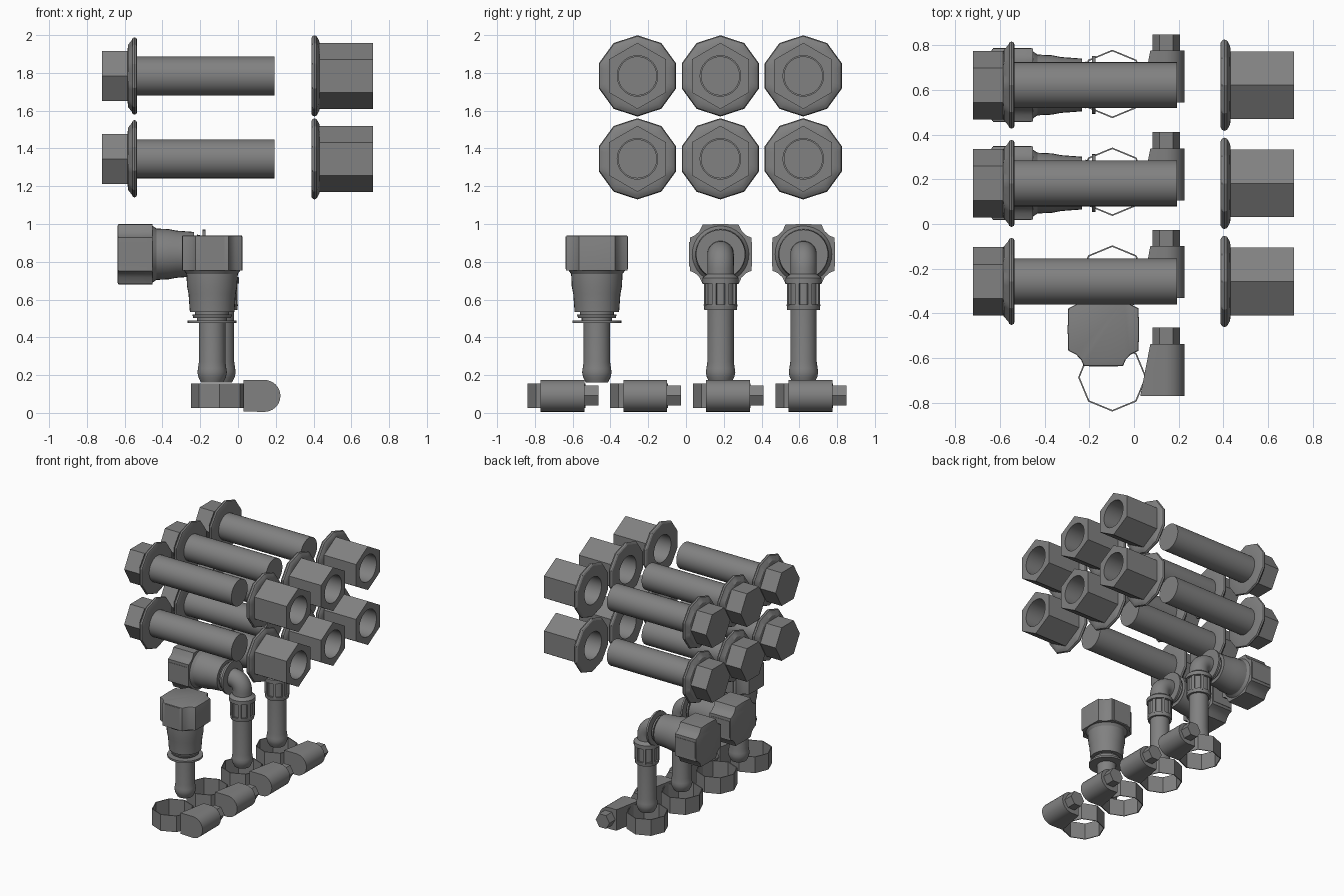
import bpy, bmesh
from math import pi, cos, sin, radians
from mathutils import Matrix, Vector

cube = bpy.data.objects.get("Cube")
if cube:
    bpy.data.objects.remove(cube, do_unlink=True)

grey = bpy.data.materials.new("metal_grey")
grey.use_nodes = True
colour = (0.22, 0.22, 0.22, 1)
grey.diffuse_color = colour
grey.node_tree.nodes["Principled BSDF"].inputs["Base Color"].default_value = colour

ALONG_X = Matrix.Rotation(pi / 2, 4, 'Y')
ALONG_Y = Matrix.Rotation(-pi / 2, 4, 'X')


def finish(bm, name, matrix=Matrix(), angle=30):
    """Turn a bmesh into a mesh with smooth shading and sharp edges."""
    bmesh.ops.recalc_face_normals(bm, faces=bm.faces)
    bm.transform(matrix)
    for f in bm.faces:
        f.smooth = True
    for e in bm.edges:
        if len(e.link_faces) == 2 and e.calc_face_angle(0) > radians(angle):
            e.smooth = False
    mesh = bpy.data.meshes.new(name)
    bm.to_mesh(mesh)
    bm.free()
    mesh.materials.append(grey)
    return mesh


def place(mesh, name, loc=(0, 0, 0), rot=(0, 0, 0)):
    ob = bpy.data.objects.new(name, mesh)
    ob.location, ob.rotation_euler = loc, rot
    bpy.context.collection.objects.link(ob)
    return ob


def turned(name, profile, matrix=Matrix(), closed=False, segs=60, phase=0):
    """Turn (height, radius, sides) points; sides 0 is round, else a polygon."""
    bm = bmesh.new()
    rings = []
    for h, r, sides in profile:
        ring = []
        for i in range(segs):
            a = 2 * pi * i / segs
            k = r
            if sides:
                step = 2 * pi / sides
                off = (a - (phase if sides == 6 else 0) + 1e-6) % step
                k = r * cos(step / 2) / cos(off - step / 2)
            ring.append(bm.verts.new((k * cos(a), k * sin(a), h)))
        rings.append(ring)
    pairs = list(zip(rings, rings[1:]))
    if closed:
        pairs.append((rings[-1], rings[0]))
    else:
        bm.faces.new(rings[0])
        bm.faces.new(rings[-1])
    for a, b in pairs:
        for i in range(segs):
            j = (i + 1) % segs
            bm.faces.new((a[i], a[j], b[j], b[i]))
    return finish(bm, name, matrix)


def prism(points, low, high):
    """Extrude a flat outline along z."""
    bm = bmesh.new()
    base = bm.faces.new([bm.verts.new((x, y, low)) for x, y in points])
    top = bmesh.ops.extrude_face_region(bm, geom=[base])
    bmesh.ops.translate(bm, vec=(0, 0, high - low),
                        verts=[v for v in top["geom"] if isinstance(v, bmesh.types.BMVert)])
    return bm


# Flange bolts: hex head, ten-sided flange, round shank
bolt = turned("flange_bolt", [
    (-0.72, 0.153, 6), (-0.585, 0.153, 6), (-0.582, 0.165, 10), (-0.562, 0.19, 10),
    (-0.558, 0.2, 10), (-0.548, 0.205, 10), (-0.538, 0.2, 10), (-0.534, 0.19, 10),
    (-0.534, 0.103, 0), (0.193, 0.103, 0)], ALONG_X, phase=pi / 6)

# Flange nuts: hex body with a bore right through
nut = turned("flange_nut", [
    (0.388, 0.107, 0), (0.388, 0.2, 10), (0.394, 0.21, 10), (0.404, 0.215, 10),
    (0.416, 0.21, 10), (0.422, 0.2, 10), (0.43, 0.184, 10), (0.432, 0.175, 6),
    (0.715, 0.175, 6), (0.715, 0.107, 0)], ALONG_X, closed=True)

for z in (1.345, 1.784):
    for y in (-0.257, 0.182, 0.621):
        place(bolt, "flange_bolt", (0, y, z))
        place(nut, "flange_nut", (0, y, z))

# Hose clamps: thin band, D-shaped screw housing, hex screw head
band = turned("clamp_band", [(0.025, 0.153, 8), (0.155, 0.153, 8),
                             (0.155, 0.146, 8), (0.025, 0.146, 8)], closed=True, segs=8)
outline = [(0.125, 0.082), (0.125, -0.085)]
outline += [(0.235 + 0.087 * cos(t), 0.085 * sin(t))
            for t in [radians(-90 + 15 * i) for i in range(13)]]
bm = prism(outline, -0.083, 0.149)
for v in bm.verts:
    if v.co.x < 0.13 and v.co.z > 0:
        v.co.x += 0.045
housing = finish(bm, "clamp_housing", ALONG_Y)
screw = turned("clamp_screw", [(0.14, 0.061, 6), (0.222, 0.061, 6)], ALONG_Y)

for i in range(4):
    y = -0.686 + 0.4375 * i
    place(band, "clamp_band", (-0.097, y, 0))
    place(housing, "clamp_housing", (-0.097, y, 0.09))
    place(screw, "clamp_screw", (0.144, y, 0.092))

# Quick connector head: lobed block with softened edges
quarter = [(0.16, 0.0), (0.157, 0.095), (0.122, 0.112), (0.1, 0.135), (0.088, 0.163)]
outline = (quarter + [(-x, y) for x, y in reversed(quarter)]
           + [(-x, -y) for x, y in quarter[1:]]
           + [(x, -y) for x, y in reversed(quarter[1:])])
bm = prism(outline, -0.185, 0)
rims = [e for e in bm.edges if all(v.co.z > -0.01 for v in e.verts)]
bmesh.ops.bevel(bm, geom=rims, offset=0.008, segments=2, affect='EDGES', profile=0.5)
head = finish(bm, "connector_head")

# Side lugs and turned barrel of the quick connector
lug = finish(prism([(-0.065, -0.166), (0.065, -0.166), (0.065, 0.166), (-0.065, 0.166)],
                   -0.178, -0.006), "connector_lugs")
barrel = turned("connector_barrel", [(s, r, 0) for s, r in (
    (-0.17, 0.15), (-0.185, 0.15), (-0.205, 0.136), (-0.27, 0.133), (-0.31, 0.125),
    (-0.405, 0.118), (-0.405, 0.09), (-0.42, 0.09), (-0.42, 0.105), (-0.437, 0.1),
    (-0.437, 0.08), (-0.45, 0.08), (-0.45, 0.13), (-0.465, 0.13), (-0.465, 0.06))], segs=32)

# Hose stem with a barb
stem = turned("hose_stem", [(h, r, 0) for h, r in (
    (0.16, 0.058), (0.19, 0.073), (0.215, 0.078), (0.235, 0.075),
    (0.27, 0.07), (0.56, 0.07))], segs=32)

# Ribbed cage at the top of an elbow stem
cage = turned("elbow_cage", [(h, r, 0) for h, r in (
    (0.545, 0.07), (0.545, 0.086), (0.575, 0.09), (0.575, 0.078), (0.685, 0.078),
    (0.685, 0.096), (0.715, 0.096), (0.735, 0.07))], segs=32)
bm = bmesh.new()
for i in range(8):
    spin = Matrix.Rotation(pi / 4 * (i + 0.5), 4, 'Z')
    bmesh.ops.create_cube(bm, size=1, matrix=spin @ Matrix.Translation((0.08, 0, 0.63))
                          @ Matrix.Diagonal((0.02, 0.022, 0.13, 1)))
ribs = finish(bm, "elbow_ribs")


# Elbow pipe swept round a quarter bend
def bent_pipe(bend, radius, sides=32):
    centre = Vector((-bend, 0, 0.84 - bend))
    path = [(Vector((-0.1, 0, 0.84)), pi / 2)]
    path += [(centre + bend * Vector((cos(t), 0, sin(t))), t)
             for t in [pi / 2 * (1 - i / 8) for i in range(9)]]
    path.append((Vector((0, 0, 0.7)), 0))
    bm = bmesh.new()
    rings = []
    for p, t in path:
        out = Vector((cos(t), 0, sin(t)))
        rings.append([bm.verts.new(p + radius * (cos(a) * out + sin(a) * Vector((0, 1, 0))))
                      for a in [2 * pi * i / sides for i in range(sides)]])
    for a, b in zip(rings, rings[1:]):
        for i in range(sides):
            j = (i + 1) % sides
            bm.faces.new((a[i], a[j], b[j], b[i]))
    bm.faces.new(rings[0])
    bm.faces.new(rings[-1])
    return finish(bm, "elbow_pipe")


pipe = bent_pipe(0.075, 0.07)


def connector(loc, rot):
    for mesh in (head, lug, barrel):
        place(mesh, mesh.name, loc, rot)


# One straight fitting
connector((-0.137, -0.472, 0.94), (0, 0, 0))
place(stem, "straight_stem", (-0.137, -0.472, 0))

# Two elbow fittings
for y in (0.183, 0.622):
    connector((-0.637, y, 0.84), (0, -pi / 2, 0))
    for mesh in (stem, cage, ribs, pipe):
        place(mesh, mesh.name, (-0.09, y, 0))
